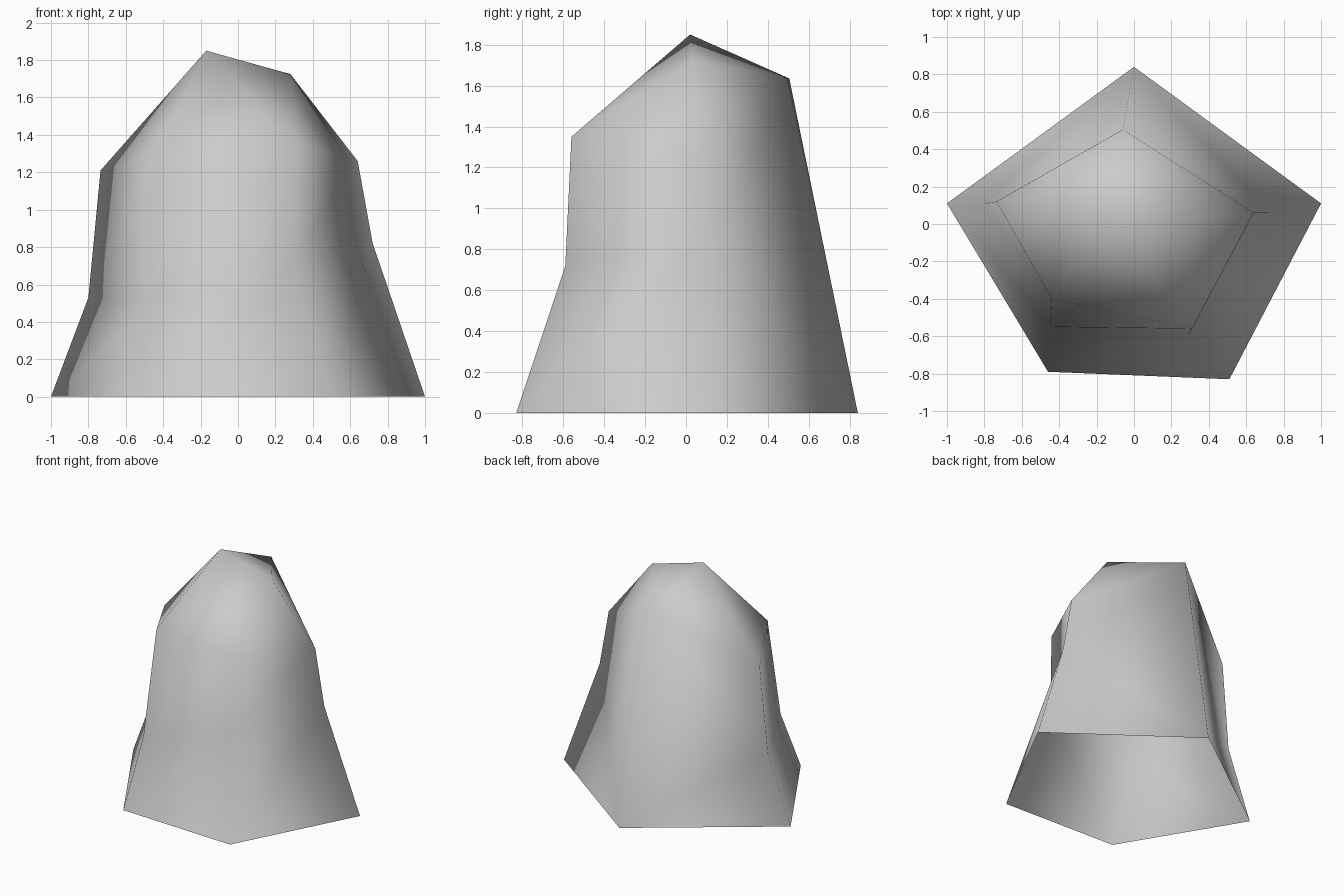
import bpy
import bmesh

cube = bpy.data.objects.get("Cube")
if cube:
    bpy.data.objects.remove(cube, do_unlink=True)

# Stone material
grey = (0.6, 0.6, 0.6, 1.0)
stone = bpy.data.materials.new("stone_grey")
stone.use_nodes = True
stone.diffuse_color = grey
stone.node_tree.nodes["Principled BSDF"].inputs["Base Color"].default_value = grey

# Cross-sections, counter-clockwise from the right; the back corner has no waist
foot = [(-1, .11, 0), (-.46, -.79, 0), (.51, -.83, 0), (1, .11, 0)]
waist = [(-.8, .11, .53), (-.45, -.55, .5), (.29, -.59, .72), (.72, .06, .82)]
shoulder = [(-.735, .12, 1.21), (-.44, -.4, 1.3), (.31, -.56, 1.35), (.64, .06, 1.26)]

bm = bmesh.new()
rings = [[bm.verts.new(p) for p in ring] for ring in (foot, waist, shoulder)]
back_foot = bm.verts.new((0, .84, 0))
back = bm.verts.new((-.06, .505, 1.635))

# Front and side walls, open underneath
for low, high in zip(rings, rings[1:]):
    for i in range(3):
        bm.faces.new((low[i], low[i + 1], high[i + 1], high[i]))

# Two back walls, each fanned around its waist corner
right_foot, right_waist, right = (ring[0] for ring in rings)
left_foot, left_waist, left = (ring[3] for ring in rings)
for a, b in ((back_foot, right_foot), (back, back_foot), (right, back)):
    bm.faces.new((a, b, right_waist))
for a, b in ((left_foot, back_foot), (back_foot, back), (back, left)):
    bm.faces.new((a, b, left_waist))

# Crown: a short ridge between two peaks
peak = bm.verts.new((-.17, .02, 1.85))
side_peak = bm.verts.new((.28, .03, 1.725))
front_right, front_left = rings[2][1:3]
for a, b, tip in ((back, right, peak), (right, front_right, peak),
                  (front_right, front_left, peak), (front_left, side_peak, peak),
                  (side_peak, back, peak), (front_left, left, side_peak),
                  (left, back, side_peak)):
    bm.faces.new((a, b, tip))

for face in bm.faces:
    face.smooth = True

mesh = bpy.data.meshes.new("boulder")
bm.to_mesh(mesh)
bm.free()
mesh.materials.append(stone)
bpy.context.collection.objects.link(bpy.data.objects.new("boulder", mesh))
